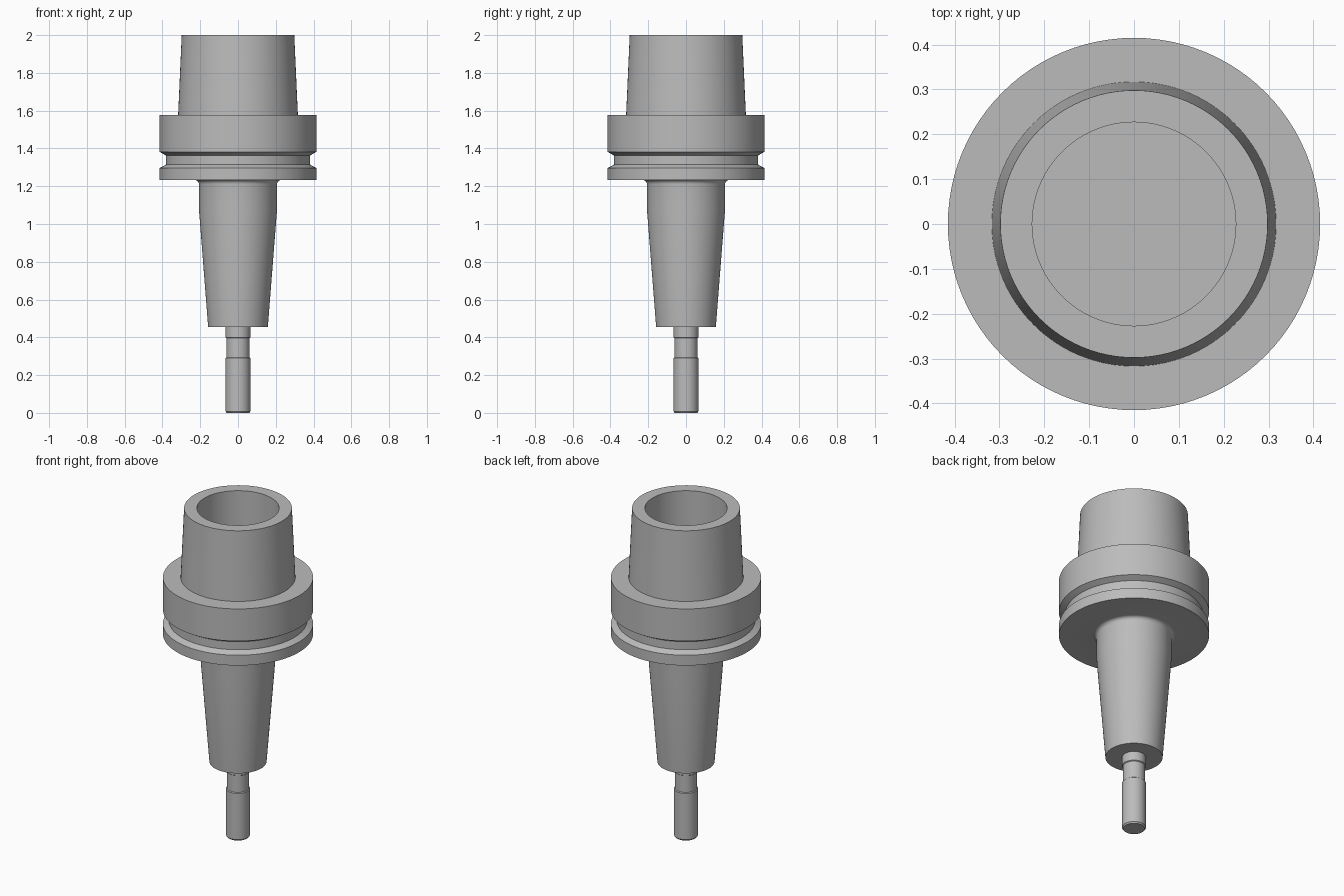
import bpy
import bmesh
import math

cube = bpy.data.objects.get("Cube")
if cube:
    bpy.data.objects.remove(cube, do_unlink=True)

SEGMENTS = 96

steel = bpy.data.materials.new("grey steel")
steel.use_nodes = True
GREY = (0.5, 0.5, 0.5, 1.0)
steel.diffuse_color = GREY
steel.node_tree.nodes["Principled BSDF"].inputs["Base Color"].default_value = GREY


def lathe(name, profile):
    """Revolve (radius, height) points around the z axis into a smooth part."""
    bm = bmesh.new()
    verts = [bm.verts.new((r, 0, z)) for r, z in profile]
    edges = [bm.edges.new(pair) for pair in zip(verts, verts[1:])]
    bmesh.ops.spin(bm, geom=verts + edges, cent=(0, 0, 0), axis=(0, 0, 1),
                   angle=math.tau, steps=SEGMENTS, use_duplicate=False)
    bmesh.ops.remove_doubles(bm, verts=bm.verts, dist=0.0001)
    bmesh.ops.recalc_face_normals(bm, faces=bm.faces)
    mesh = bpy.data.meshes.new(name)
    bm.to_mesh(mesh)
    bm.free()
    mesh.materials.append(steel)
    obj = bpy.data.objects.new(name, mesh)
    bpy.context.collection.objects.link(obj)
    bpy.ops.object.select_all(action="DESELECT")
    obj.select_set(True)
    bpy.context.view_layer.objects.active = obj
    bpy.ops.object.shade_smooth_by_angle(angle=math.radians(25))
    return obj


# Rounded root where the nose meets the flange
FILLET = 0.022
root = [(0.207 + FILLET * (1 - math.cos(a)), 1.211 + FILLET * math.sin(a))
        for a in (math.radians(15 * i) for i in range(7))]

# Holder body: tapered nose, grooved flange, hollow tapered shank
lathe("holder_body", [
    (0, 0.455), (0.158, 0.455), (0.207, 1.08), *root,
    (0.415, 1.233), (0.415, 1.296),
    (0.382, 1.314), (0.382, 1.363),
    (0.415, 1.382), (0.415, 1.578),
    (0.317, 1.578), (0.298, 2.0),
    (0.227, 2.0), (0.227, 1.578), (0, 1.578),
])

# Cutter: relieved neck and a lightly chamfered tip
lathe("cutter", [
    (0, 0), (0.06, 0), (0.066, 0.008), (0.066, 0.29),
    (0.061, 0.294), (0.061, 0.396), (0.066, 0.4),
    (0.066, 0.455), (0, 0.455),
])
